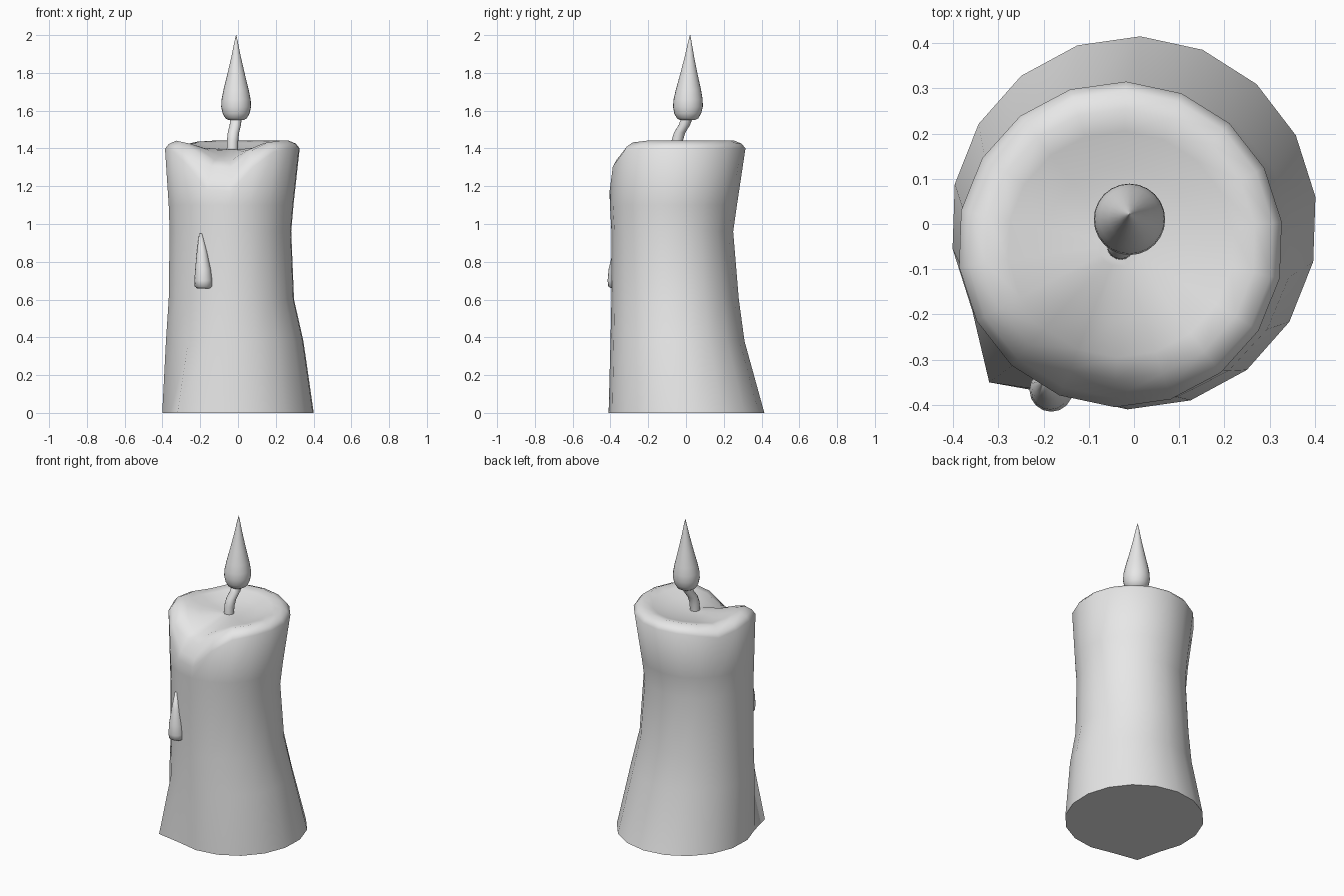
import bpy
import bmesh
from math import sin, cos, exp, radians, pi

cube = bpy.data.objects.get("Cube")
if cube:
    bpy.data.objects.remove(cube, do_unlink=True)

wax = bpy.data.materials.new("plain grey")
wax.use_nodes = True
wax.diffuse_color = (0.8, 0.8, 0.8, 1)
wax.node_tree.nodes["Principled BSDF"].inputs["Base Color"].default_value = (0.8, 0.8, 0.8, 1)


def loft(name, rings, sharp=75):
    """Skin a list of point rings and close both ends."""
    bm = bmesh.new()
    loops = [[bm.verts.new(p) for p in ring] for ring in rings]
    n = len(loops[0])
    for low, high in zip(loops, loops[1:]):
        for i in range(n):
            j = (i + 1) % n
            bm.faces.new((low[i], low[j], high[j], high[i]))
    bm.faces.new(loops[0][::-1])
    bm.faces.new(loops[-1])
    bmesh.ops.recalc_face_normals(bm, faces=bm.faces)
    mesh = bpy.data.meshes.new(name)
    bm.to_mesh(mesh)
    bm.free()
    mesh.materials.append(wax)
    obj = bpy.data.objects.new(name, mesh)
    bpy.context.collection.objects.link(obj)
    bpy.ops.object.select_all(action="DESELECT")
    obj.select_set(True)
    bpy.context.view_layer.objects.active = obj
    bpy.ops.object.shade_smooth_by_angle(angle=radians(sharp))
    return obj


def circle(x, y, z, r, n=16):
    return [(x + r * cos(2 * pi * i / n), y + r * sin(2 * pi * i / n), z) for i in range(n)]


# Candle body: wall rings as height, x range, y range
SIDES = 18
CORNER = -132
angles = [CORNER + 360 / SIDES * i for i in range(SIDES)]


def oval(z, x0, x1, y0, y1):
    return [((x0 + x1) / 2 + (x1 - x0) / 2 * cos(radians(a)),
             (y0 + y1) / 2 + (y1 - y0) / 2 * sin(radians(a)), z) for a in angles]


walls = [
    (0, -0.405, 0.405, -0.41, 0.415),
    (0.38, -0.385, 0.35, -0.40, 0.31),
    (0.60, -0.37, 0.30, -0.395, 0.28),
    (0.96, -0.365, 0.285, -0.395, 0.25),
    (1.10, -0.37, 0.297, -0.403, 0.27),
]
body = [oval(*w) for w in walls]
# Spread foot at one corner of the base
body[0][0] = (-0.32, -0.35, 0)


# Melted rim: a deep spill notch at the front and a shallow one at the back
def melt(a):
    def dip(centre, width, depth):
        d = (a - centre + 180) % 360 - 180
        return depth * exp(-(d / width) ** 2 / 2)
    return dip(-101, 21, 0.25) + dip(150, 14, 0.035)


# Each rim ring: radius, height, share of the melt
for r, z, share in ((0.36, 1.40, 1), (0.34, 1.425, 0.9), (0.30, 1.442, 0.62),
                    (0.25, 1.43, 0.42), (0.17, 1.405, 0.2), (0.05, 1.395, 0)):
    body.append([(-0.03 + r * cos(radians(a)), -0.045 + r * sin(radians(a)),
                  z - share * melt(a)) for a in angles])
loft("candle_body", body)

# Wax drip running down the front
loft("wax_drip", [circle(*c) for c in (
    (-0.18, -0.36, 0.658, 0.03), (-0.183, -0.365, 0.668, 0.046),
    (-0.183, -0.367, 0.70, 0.048), (-0.185, -0.368, 0.76, 0.042),
    (-0.19, -0.36, 0.85, 0.028), (-0.198, -0.35, 0.95, 0.008))])

# Bent wick
loft("wick", [circle(*c) for c in (
    (-0.03, -0.05, 1.37, 0.03), (-0.029, -0.047, 1.44, 0.03),
    (-0.024, -0.033, 1.485, 0.03), (-0.014, -0.008, 1.525, 0.03),
    (-0.01, 0.008, 1.57, 0.03))])

# Teardrop flame
profile = [(1.55, 0.04), (1.56, 0.057), (1.585, 0.071), (1.62, 0.079), (1.66, 0.077),
           (1.71, 0.067), (1.79, 0.047), (1.89, 0.024), (1.96, 0.01), (2.0, 0.001)]
loft("flame", [circle(-0.01, 0.008 + 0.03 * (z - 1.55), z, r, 24) for z, r in profile])
